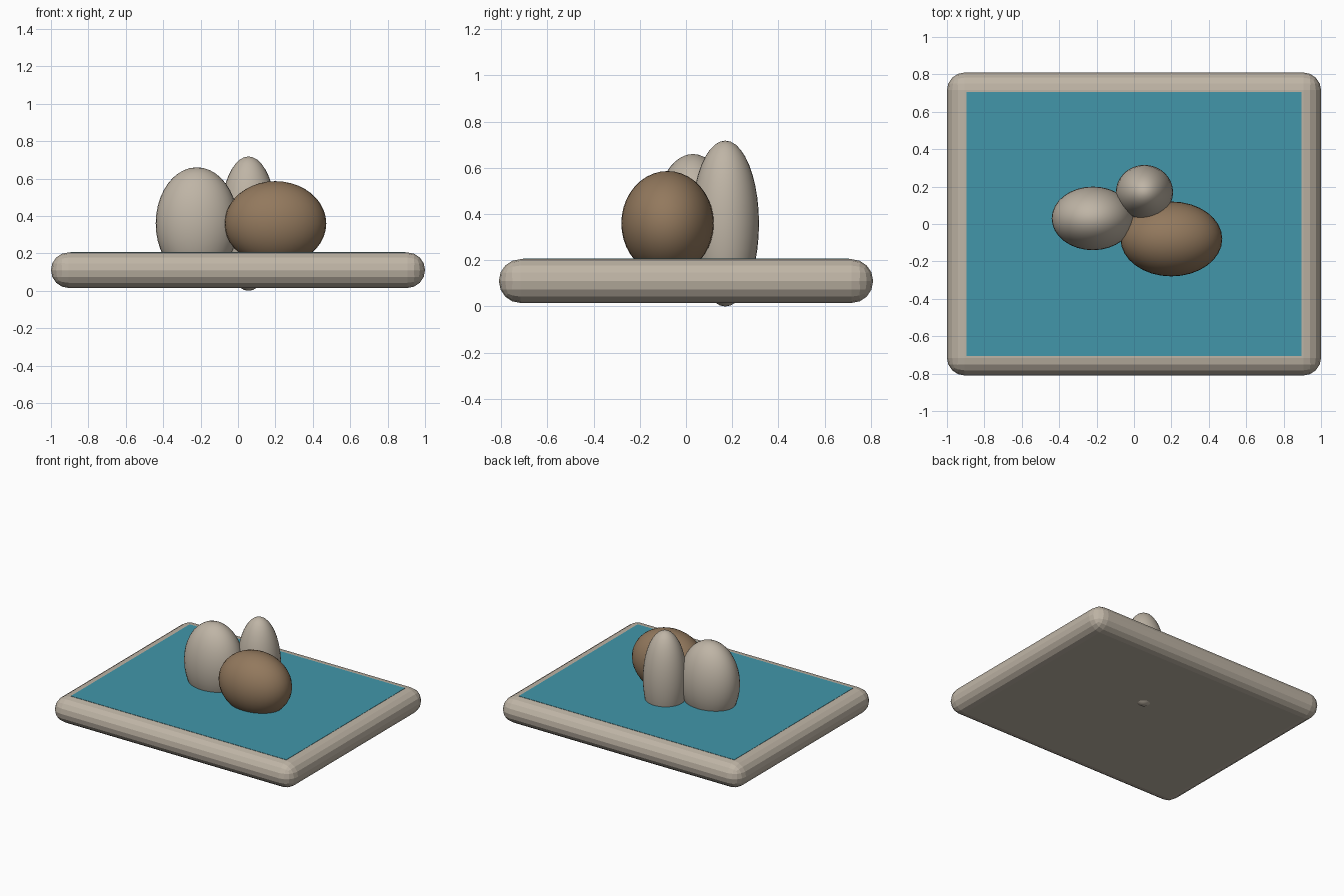
import bpy

cube = bpy.data.objects.get("Cube")
if cube:
    bpy.data.objects.remove(cube, do_unlink=True)


def material(name, colour):
    mat = bpy.data.materials.new(name)
    mat.use_nodes = True
    mat.diffuse_color = (*colour, 1)
    mat.node_tree.nodes["Principled BSDF"].inputs["Base Color"].default_value = (*colour, 1)
    return mat


stone = material("pale stone", (0.52, 0.46, 0.38))
brown = material("brown rock", (0.29, 0.19, 0.11))
water = material("teal water", (0.054, 0.305, 0.40))


def box(name, centre, size, mat):
    bpy.ops.mesh.primitive_cube_add(size=1, location=centre)
    obj = bpy.context.object
    obj.name = name
    obj.scale = size
    bpy.ops.object.transform_apply(location=False, rotation=False, scale=True)
    obj.data.materials.append(mat)
    return obj


def rock(name, centre, radii, mat):
    bpy.ops.mesh.primitive_uv_sphere_add(segments=32, ring_count=20, radius=1, location=centre)
    obj = bpy.context.object
    obj.name = name
    obj.scale = radii
    bpy.ops.object.transform_apply(location=False, rotation=False, scale=True)
    obj.data.materials.append(mat)
    bpy.ops.object.shade_smooth()


# Rounded slab forming the basin rim, faceted edges
rim = box("basin", (0, 0, 0.11), (2, 1.62, 0.19), stone)
bevel = rim.modifiers.new("rounded edges", "BEVEL")
bevel.width = 0.0945
bevel.segments = 4

# Thin water sheet set on the slab
box("water_surface", (0, 0, 0.2045), (1.79, 1.41, 0.005), water)

# Cluster of three boulders
rock("wide_boulder", (-0.22, 0.03, 0.36), (0.22, 0.17, 0.30), stone)
rock("tall_boulder", (0.056, 0.17, 0.359), (0.153, 0.146, 0.359), stone)
rock("brown_boulder", (0.2, -0.08, 0.36), (0.272, 0.2, 0.226), brown)
